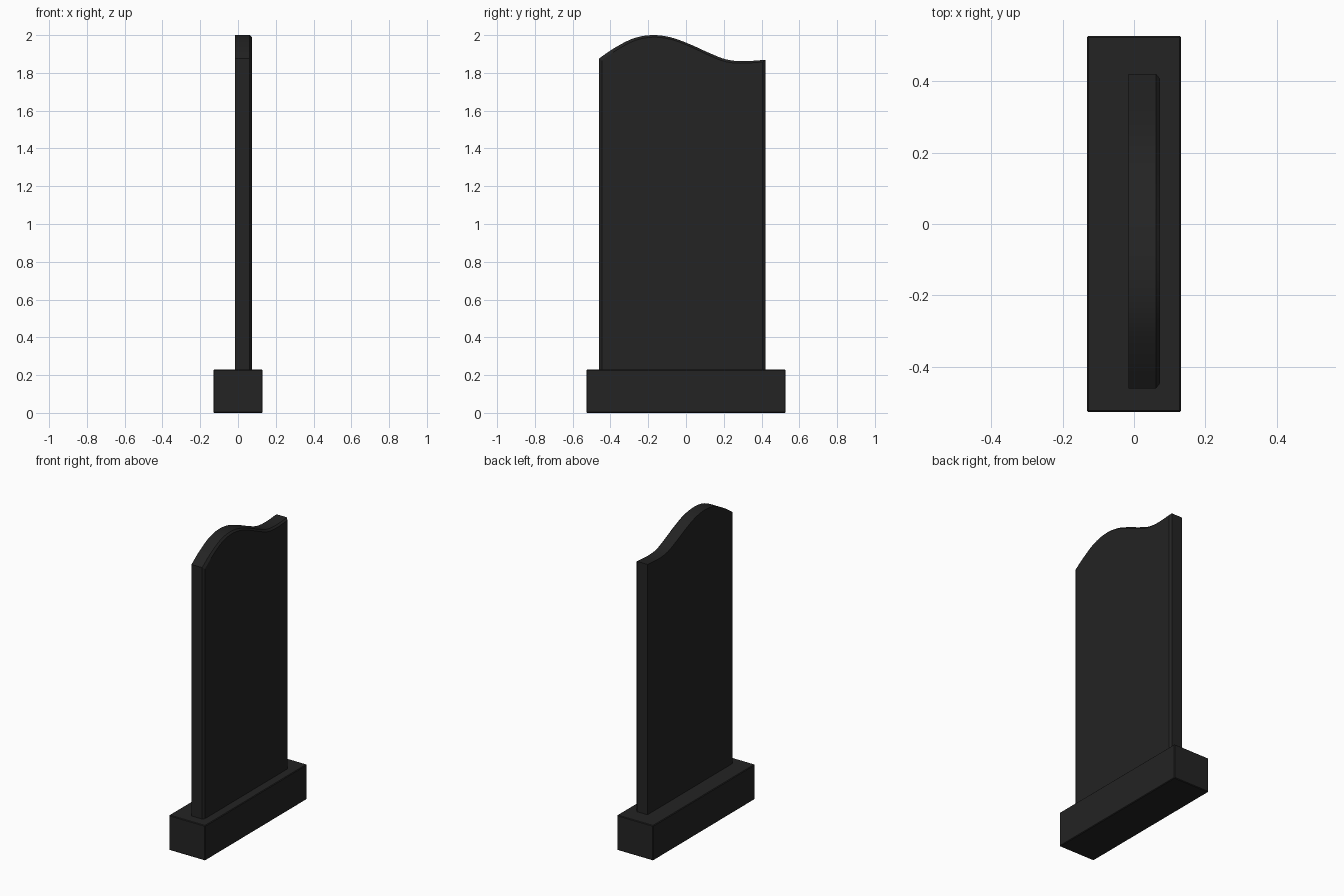
import bpy, bmesh, math

if "Cube" in bpy.data.objects:
    bpy.data.objects.remove(bpy.data.objects["Cube"])

mat = bpy.data.materials.new("black granite")
mat.diffuse_color = (0.017, 0.017, 0.017, 1)
mat.use_nodes = True
mat.node_tree.nodes["Principled BSDF"].inputs["Base Color"].default_value = mat.diffuse_color


def finish(bm, name):
    bmesh.ops.recalc_face_normals(bm, faces=bm.faces)
    me = bpy.data.meshes.new(name)
    bm.to_mesh(me)
    bm.free()
    ob = bpy.data.objects.new(name, me)
    bpy.context.collection.objects.link(ob)
    me.materials.append(mat)
    bpy.ops.object.select_all(action='DESELECT')
    ob.select_set(True)
    bpy.context.view_layer.objects.active = ob
    bpy.ops.object.shade_smooth_by_angle(angle=math.radians(25))
    return ob


# Plinth: block with slightly softened edges
bm = bmesh.new()
bmesh.ops.create_cube(bm, size=1)
for v in bm.verts:
    v.co.x *= 0.262
    v.co.y *= 1.054
    v.co.z = (v.co.z + 0.5) * 0.229
bmesh.ops.bevel(bm, geom=bm.edges[:], offset=0.004, segments=1, affect='EDGES')
finish(bm, "plinth")

# Headstone: wavy top outline through a few points (y, z)
crest = [(-0.52, 1.83), (-0.46, 1.876), (-0.38, 1.931), (-0.28, 1.982),
         (-0.18, 2.0), (-0.08, 1.988), (0.02, 1.952), (0.12, 1.907),
         (0.21, 1.872), (0.30, 1.862), (0.42, 1.869), (0.50, 1.876)]


def spline(p, steps=5):
    out = []
    for a, b, c, d in zip(p, p[1:], p[2:], p[3:]):
        for k in range(steps):
            t = k / steps
            out.append(tuple(0.5 * (2 * b[i] + (c[i] - a[i]) * t
                             + (2 * a[i] - 5 * b[i] + 4 * c[i] - d[i]) * t * t
                             + (3 * b[i] - a[i] - 3 * c[i] + d[i]) * t ** 3)
                             for i in (0, 1)))
    return out + [p[-2]]


outline = [(-0.46, 0.22)] + spline(crest) + [(0.42, 0.22)]

# Back, front and chamfered front rings: (x, side inset, top drop)
bm = bmesh.new()
rings = []
for x, inset, drop in ((-0.015, 0, 0), (0.062, 0, 0), (0.073, 0.014, 0.011)):
    s = (0.44 - inset) / 0.44
    rings.append([bm.verts.new((x, -0.02 + (y + 0.02) * s,
                                z - drop if z > 1 else z)) for y, z in outline])
n = len(outline)
for r, q in zip(rings, rings[1:]):
    for i in range(n):
        j = (i + 1) % n
        bm.faces.new((r[i], r[j], q[j], q[i]))
bm.faces.new(rings[0])
bm.faces.new(rings[-1])
finish(bm, "headstone")
